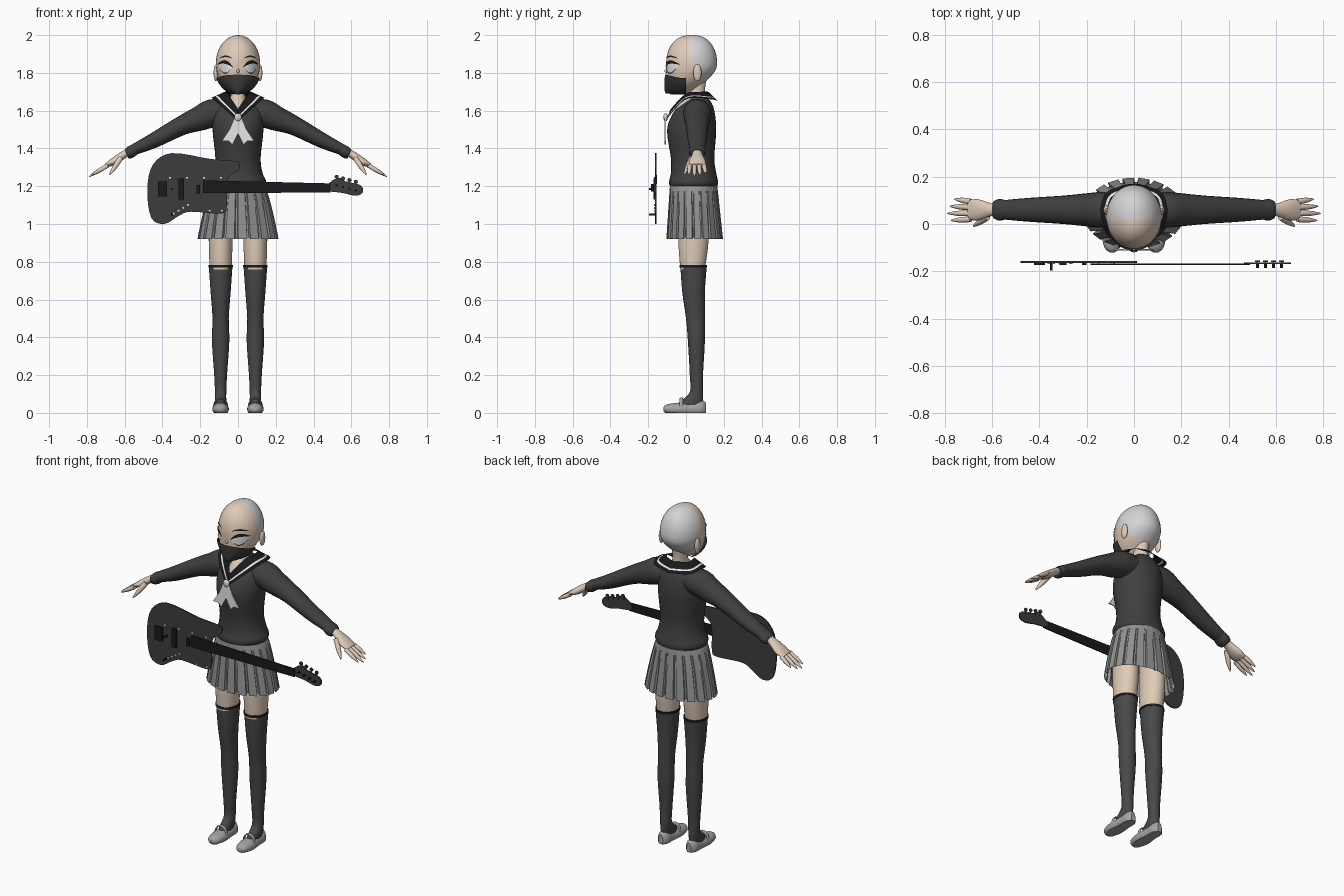
import bpy, bmesh, math
from math import sin, cos, pi
from mathutils import Vector

old = bpy.data.objects.get("Cube")
if old:
    bpy.data.objects.remove(old)


def material(name, red, green, blue):
    mat = bpy.data.materials.new(name)
    mat.use_nodes = True
    mat.diffuse_color = (red, green, blue, 1)
    mat.node_tree.nodes["Principled BSDF"].inputs["Base Color"].default_value = mat.diffuse_color
    return mat


def grey(name, value):
    return material(name, value, value, value)


SKIN = material("skin", .74, .6, .48)
SCALP = grey("pale_scalp", .66)
KNIT = grey("charcoal_knit", .05)
BLACK = grey("black", .01)
WHITE = grey("white", .8)
PLEAT = grey("pleat_grey", .29)
SOCK = grey("stocking_grey", .065)
LEATHER = grey("shoe_grey", .37)
WOOD = grey("guitar_grey", .046)
CLOTH = grey("mask_grey", .04)


def smooth(points, steps=4, closed=False):
    """Catmull-Rom resampling of tuples."""
    count, out = len(points), []
    for i in range(count if closed else count - 1):
        near = [points[(i + j) % count] if closed else points[min(max(i + j, 0), count - 1)]
                for j in (-1, 0, 1, 2)]
        for step in range(steps):
            t = step / steps
            out.append(tuple(b + t / 2 * (c - a + t * (2*a - 5*b + 4*c - d + t * (3*(b - c) + d - a)))
                             for a, b, c, d in zip(*near)))
    return out if closed else out + [tuple(points[-1])]


def build(name, rows, mats, closed=True, caps=True, mirror=False, rule=None, cuts=(), angle=40):
    """Skin rows of points into one surface."""
    bm = bmesh.new()
    grid = [[bm.verts.new(point) for point in row] for row in rows]
    count = len(rows[0])
    for low, high in zip(grid, grid[1:]):
        for i in range(count if closed else count - 1):
            j = (i + 1) % count
            bm.faces.new((low[i], low[j], high[j], high[i]))
    if closed and caps:
        bm.faces.new(grid[0])
        bm.faces.new(grid[-1])
    for place, normal in cuts:
        bmesh.ops.bisect_plane(bm, geom=bm.verts[:] + bm.edges[:] + bm.faces[:],
                               plane_co=place, plane_no=normal)
    bmesh.ops.recalc_face_normals(bm, faces=bm.faces)
    if rule:
        for face in bm.faces:
            face.material_index = int(rule(face.calc_center_median()))
    mesh = bpy.data.meshes.new(name)
    bm.to_mesh(mesh)
    bm.free()
    for mat in mats if isinstance(mats, list) else [mats]:
        mesh.materials.append(mat)
    mesh.shade_smooth()
    mesh.set_sharp_from_angle(angle=math.radians(angle))
    part = bpy.data.objects.new(name, mesh)
    bpy.context.collection.objects.link(part)
    if mirror:
        part.modifiers.new("mirror", 'MIRROR').use_mirror_merge = False
    return part


def ring(count):
    return [(cos(2*pi*i/count), sin(2*pi*i/count)) for i in range(count)]


def stack(name, stations, mats, middle=0, **options):
    """Level oval rings: (height, front, back, half width)."""
    rows = [[(middle + width*c, (front + back)/2 + (back - front)/2*s, z) for c, s in ring(36)]
            for z, front, back, width in smooth(stations)]
    build(name, rows, mats, **options)


def tube(name, stations, mat, side, floor=-1, sides=20):
    """Oval rings along a path: (x, y, z, radius sideways, other radius), on both sides."""
    path, rows = smooth(stations, 3), []
    for i, station in enumerate(path):
        along = Vector(path[min(i + 1, len(path) - 1)][:3]) - Vector(path[max(i - 1, 0)][:3])
        up = along.cross(Vector(side)).normalized()
        across = up.cross(along).normalized()
        points = [Vector(station[:3]) + across*station[3]*c + up*station[4]*s for c, s in ring(sides)]
        rows.append([(p.x, p.y, max(p.z, floor)) for p in points])
    build(name, rows, mat, mirror=True)


def finger(name, start, end, radius):
    """Tapered straight digit with a round tip."""
    stations = []
    for t in (0, .5, .9, 1):
        size = radius * (1.1 - t**4)
        stations.append((*Vector(start).lerp(Vector(end), t), size, size))
    tube(name, stations, SKIN, (0, 1, 0), sides=10)


def ellipsoid(name, centre, radii, mat, **options):
    rows = []
    for i in range(1, 12):
        tilt = pi * i / 12
        rows.append([[o + r*d for o, r, d in zip(centre, radii, (sin(tilt)*c, sin(tilt)*s, cos(tilt)))]
                     for c, s in ring(16)])
    build(name, rows, mat, **options)


def plate(name, outline, y, thick, mat, **options):
    build(name, [[(x, y + d, z) for x, z in outline] for d in (-thick/2, thick/2)], mat, **options)


# Head: round skull above, narrowing to the chin below
BROW, MID, DEEP, WIDE = 1.85, .03, .135, .117
CROWN, JAW = .15, .165


def head_ring(tilt):
    c = cos(tilt)
    if tilt > 0:
        return BROW + CROWN*sin(tilt), MID - DEEP*c**.8, MID + DEEP*c**.8, WIDE*c
    return BROW + JAW*sin(tilt), MID - DEEP*c**.1, MID + DEEP*c**3, WIDE*c**1.2


def face_y(x, z):
    rise = z - BROW
    _, front, back, width = head_ring(math.asin(rise / (CROWN if rise > 0 else JAW)))
    return (front + back)/2 - (back - front)/2*math.sqrt(max(0, 1 - (x/width)**2))


EDGE, SLOPE = Vector((0, .015, 1.86)), Vector((0, 1, .8))
stack("head", [head_ring(pi/2 * i/11) for i in [-10.4, *range(-10, 11), 10.9]], [SKIN, SCALP],
      cuts=[(EDGE, (0, 1, 0)), (EDGE, SLOPE)],
      rule=lambda c: c.y > EDGE.y and (c - EDGE).dot(SLOPE) > 0)
stack("neck", [(1.6, -.06, .11, .07), (1.65, -.03, .11, .045), (1.7, .01, .1, .037), (1.78, .01, .11, .04)], SKIN)
ellipsoid("ears", (.117, .06, 1.8), (.012, .022, .045), SKIN, mirror=True)
ellipsoid("nose", (0, -.102, 1.81), (.008, .012, .012), SKIN)


def face_patch(name, x, z, half, low, high, tilt, mat, lift):
    """Thin painted lens lying on the face."""
    rows = []
    for k in range(5):
        row = []
        for i in range(-6, 7):
            s = i / 6
            px = x + half*s
            pz = z + tilt*s + (low + (high - low)*k/4) * (1.05 - s*s)
            row.append((px, face_y(px, pz) - lift, pz))
        rows.append(row)
    build(name, rows, mat, closed=False, mirror=True)


face_patch("eye_whites", .067, 1.83, .036, -.028, .025, .005, WHITE, .004)
face_patch("upper_lashes", .067, 1.835, .041, .012, .03, .008, BLACK, .008)
face_patch("lower_lashes", .07, 1.83, .032, -.033, -.027, .005, BLACK, .007)
face_patch("eyebrows", .065, 1.875, .036, .008, .016, 0, BLACK, .005)

# Mask wrapped round the lower face
rows = []
for i in range(9):
    tilt = -.37 - i*.115
    z, front, _, width = head_ring(tilt)
    front -= .02*sin(-tilt)
    rows.append([(width*1.07*sin(turn), front*cos(turn), z - .02*abs(sin(turn))**3*cos(tilt))
                 for turn in [pi*j/24 for j in range(-12, 13)]])
build("face_mask", rows, CLOTH, closed=False)

# Sweater body, sleeves and cuffs
stack("sweater_body", [(1.19, -.08, .16, .13), (1.22, -.09, .17, .15), (1.27, -.08, .16, .13),
                       (1.35, -.08, .15, .12), (1.5, -.1, .16, .135), (1.6, -.06, .15, .13),
                       (1.65, 0, .13, .08), (1.68, .03, .1, .04)], KNIT)


def sleeve(name, stations):
    tube(name, [(x, .06, z, radius, radius*thin) for x, z, radius, thin in stations], KNIT, (0, 1, 0))


sleeve("sleeves", [(.07, 1.59, .07, 1), (.14, 1.585, .075, 1), (.2, 1.56, .07, .95), (.3, 1.52, .06, .85),
                   (.45, 1.44, .05, .8), (.56, 1.39, .04, .7)])
sleeve("cuffs", [(.54, 1.4, .04, .7), (.57, 1.38, .046, .7), (.59, 1.37, .038, .7)])

# Hands
tube("palms", [(.56, .06, 1.39, .03, .02), (.6, .06, 1.37, .026, .02), (.66, .06, 1.33, .045, .02),
               (.7, .06, 1.31, .04, .01)], SKIN, (0, 1, 0))
for i, (name, reach) in enumerate(dict(index=.085, middle=.1, ring=.09, little=.07).items()):
    y = .02 + .025*i
    finger(name + "_fingers", (.69, y, 1.31), (.69 + reach, y + .005*(i - 1), 1.31 - reach*.6), .011)
finger("thumbs", (.62, .03, 1.35), (.68, -.01, 1.26), .013)

# Sailor collar from back centre to front point, with a stripe
inner = smooth([(0, .12, 1.7), (.07, .08, 1.7), (.055, 0, 1.69), (0, -.08, 1.61)], 6)
outer = smooth([(0, .17, 1.65), (.12, .13, 1.66), (.13, 0, 1.66), (0, -.11, 1.545)], 6)
rows = [[Vector(a).lerp(Vector(b), t) for a, b in zip(inner, outer)] for t in (0, .3, .6, .74, 1)]
collar = build("sailor_collar", rows, [BLACK, WHITE], closed=False, mirror=True)
for face in collar.data.polygons:
    face.material_index = int(face.index // (len(inner) - 1) == 2)

# Neckerchief
plate("neckerchief_tails", [(0, 1.56), (.02, 1.56), (.045, 1.5), (.085, 1.44), (.05, 1.44), (.03, 1.42), (0, 1.48)],
      -.109, .007, WHITE, mirror=True)
ellipsoid("neckerchief_knot", (0, -.108, 1.565), (.02, .012, .022), SCALP)

# Skirt with box pleats that deepen toward the hem
PLEATS, rows = 20, []
for i in range(9):
    t = i / 8
    width, depth, fold = .135 + .08*t**.7, .125 + .025*t, .018*t
    row = []
    for pleat in range(PLEATS):
        for part, inset in ((0, 0), (.72, 0), (.78, fold), (.94, fold)):
            turn = 2*pi*(pleat + part)/PLEATS
            row.append(((width - inset)*cos(turn), .04 + .006*t + (depth - inset)*sin(turn),
                        1.21 - .29*t + inset/2))
    rows.append(row)
build("pleated_skirt", rows, PLEAT, caps=False, angle=15)

# Legs, stockings and shoes
LEG = .092
stack("thighs", [(.76, -.03, .1, .058), (.92, -.04, .12, .063), (1.15, -.03, .12, .06)], SKIN, LEG, mirror=True)
stack("stockings", [(.02, -.05, .08, .03), (.06, -.03, .09, .03), (.11, .02, .09, .03), (.2, .02, .09, .034),
                    (.38, .01, .1, .046), (.5, 0, .1, .043), (.64, -.02, .1, .053), (.78, -.03, .11, .063)],
      SOCK, LEG, mirror=True)
stack("stocking_bands", [(.77, -.034, .11, .064), (.783, -.034, .11, .065)], BLACK, LEG, mirror=True)
tube("shoes", [(LEG, y, .02, wide, tall) for y, wide, tall in
               ((-.12, .01, .01), (-.1, .033, .025), (-.04, .044, .034), (.03, .036, .037),
                (.08, .034, .048), (.105, .014, .035))], LEATHER, (1, 0, 0), floor=0)
tube("shoe_straps", [(LEG + .037*c, -.025, .03 + .047*s, .01, .004) for c, s in ring(12)[:7]],
     LEATHER, (0, 1, 0), sides=8)

# Guitar, drawn from the middle of its body
GX, GZ = -.25, 1.185


def guitar_plate(name, outline, y, thick, mat):
    plate(name, [(GX + x, GZ + z) for x, z in outline], y, thick, mat)


def block(name, x, z, wide, tall, y, thick, mat):
    guitar_plate(name, [(x + wide/2*a, z + tall/2*b) for a, b in ((-1, -1), (1, -1), (1, 1), (-1, 1))], y, thick, mat)


def disc(name, x, z, radius, y, thick, mat):
    guitar_plate(name, [(x + radius*c, z + radius*s) for c, s in ring(10)], y, thick, mat)


guitar_plate("guitar_body", smooth([(.26, .14), (.22, .15), (.1, .16), (-.1, .19), (-.2, .13), (-.23, 0), (-.21, -.15),
                                    (-.14, -.185), (-.06, -.14), (0, -.12), (.16, -.13), (.19, -.1), (.19, 0),
                                    (.2, .06), (.25, .1)], 4, True), -.16, .008, WOOD)
guitar_plate("guitar_neck", [(.065, .046), (.74, .03), (.74, -.018), (.065, -.022)], -.17, .006, BLACK)
guitar_plate("guitar_headstock", smooth([(.72, .02), (.78, .06), (.82, .04), (.9, .02), (.91, -.02), (.87, -.035),
                                         (.8, -.02), (.73, -.01)], 3, True), -.166, .008, WOOD)
for name, x, wide, tall in (("bridge_pickup", -.15, .047, .08), ("neck_pickup", -.05, .03, .11),
                            ("bridge_block", .04, .02, .045)):
    block(name, x, 0, wide, tall, -.168, .01, BLACK)

# Tuners, screws and knobs
for i in range(4):
    x, z = .772 + .034*i, .065 - .009*i
    disc("tuning_peg", x, z, .011, -.157, .006, WOOD)
    block("peg_stem", x, z - .012, .006, .025, -.16, .005, WOOD)
    disc("string_post", x, z - .045, .006, -.178, .016, BLACK)
for i in range(4):
    disc("upper_screw", -.11 + .09*i, .06, .005, -.166, .005, WHITE)
    disc("lower_screw", -.09 + .025*i, -.13 + .015*i, .005, -.166, .005, WHITE)
for x in (.1, .165):
    disc("edge_screw", x, -.115, .005, -.166, .005, WHITE)
for z in (-.135, 0):
    disc("control_knob", -.1, z, .006, -.178, .036, BLACK)
